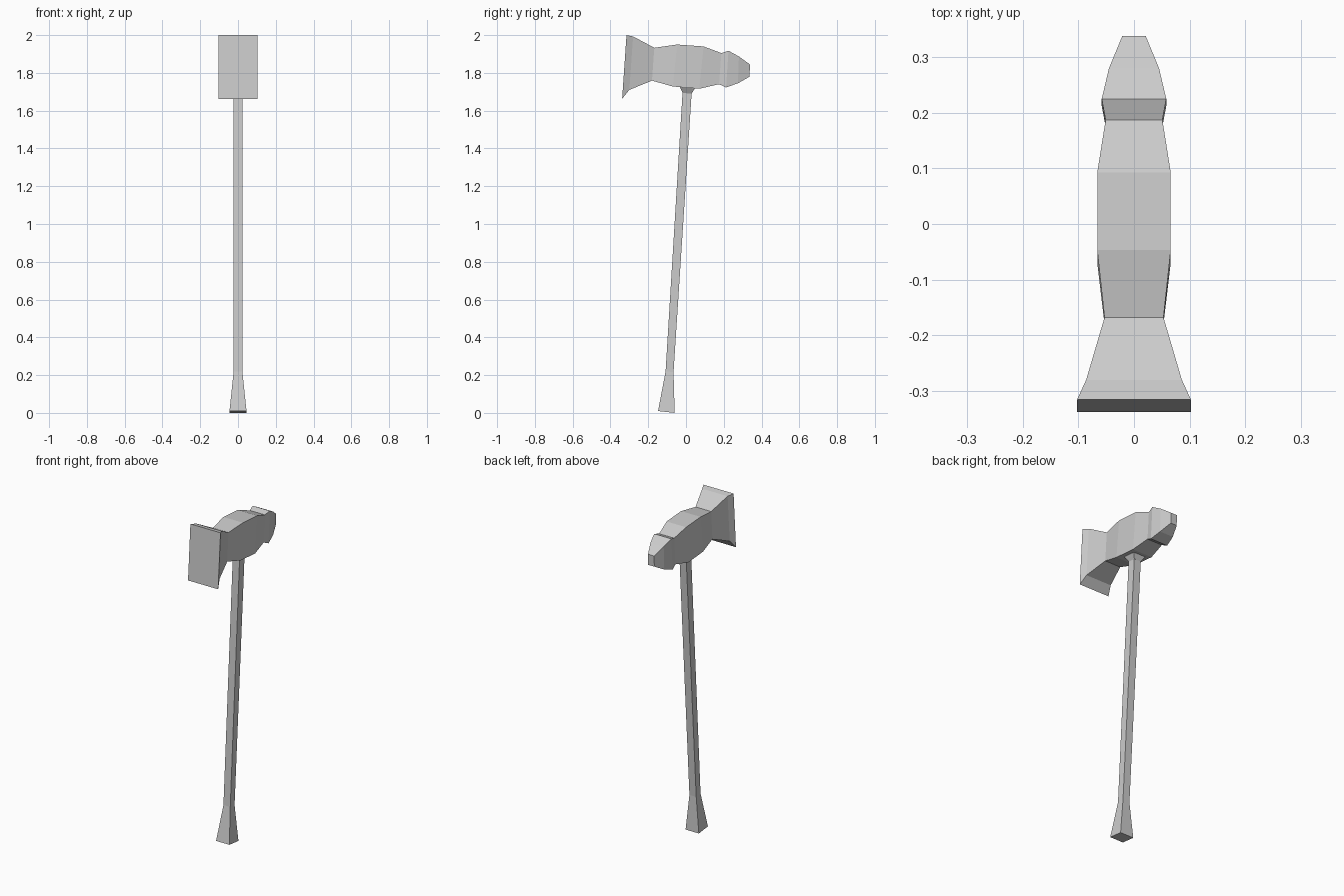
import bpy, bmesh

cube = bpy.data.objects.get("Cube")
if cube:
    bpy.data.objects.remove(cube, do_unlink=True)

grey = bpy.data.materials.new("plain_grey")
grey.use_nodes = True
grey.diffuse_color = (0.6, 0.6, 0.6, 1)
grey.node_tree.nodes["Principled BSDF"].inputs["Base Color"].default_value = (0.6, 0.6, 0.6, 1)


def loft(name, sections):
    """Join four-sided sections: half width, then two (y, z) edge points."""
    bm = bmesh.new()
    rings = []
    for w, (ya, za), (yb, zb) in sections:
        corners = [(-w, ya, za), (w, ya, za), (w, yb, zb), (-w, yb, zb)]
        rings.append([bm.verts.new(c) for c in corners])
    for a, b in zip(rings, rings[1:]):
        for i in range(4):
            j = (i + 1) % 4
            bm.faces.new((a[i], a[j], b[j], b[i]))
    bm.faces.new(rings[0][::-1])
    bm.faces.new(rings[-1])
    bmesh.ops.recalc_face_normals(bm, faces=bm.faces)
    mesh = bpy.data.meshes.new(name)
    bm.to_mesh(mesh)
    bm.free()
    mesh.materials.append(grey)
    obj = bpy.data.objects.new(name, mesh)
    bpy.context.collection.objects.link(obj)
    return obj


# Head, from the broad striking face back to the narrow peen
loft("hammer_head", [
    (0.102, (-0.315, 2.0), (-0.338, 1.663)),
    (0.086, (-0.28, 1.993), (-0.3, 1.71)),
    (0.053, (-0.168, 1.933), (-0.18, 1.759)),
    (0.066, (-0.047, 1.95), (-0.07, 1.728)),
    (0.066, (0.093, 1.94), (0.07, 1.716)),
    (0.051, (0.187, 1.905), (0.175, 1.74)),
    (0.058, (0.225, 1.917), (0.212, 1.723)),
    (0.045, (0.28, 1.887), (0.275, 1.745)),
    (0.021, (0.338, 1.845), (0.337, 1.78)),
])

# Leaning handle with a flared butt
loft("handle", [
    (0.045, (-0.148, 0.01), (-0.06, 0.0)),
    (0.023, (-0.108, 0.22), (-0.066, 0.216)),
    (0.023, (-0.018, 1.7), (0.03, 1.695)),
])

# Collar that widens under the head
loft("collar", [
    (0.023, (-0.018, 1.694), (0.03, 1.69)),
    (0.04, (-0.032, 1.722), (0.047, 1.718)),
    (0.04, (-0.03, 1.75), (0.047, 1.75)),
])
